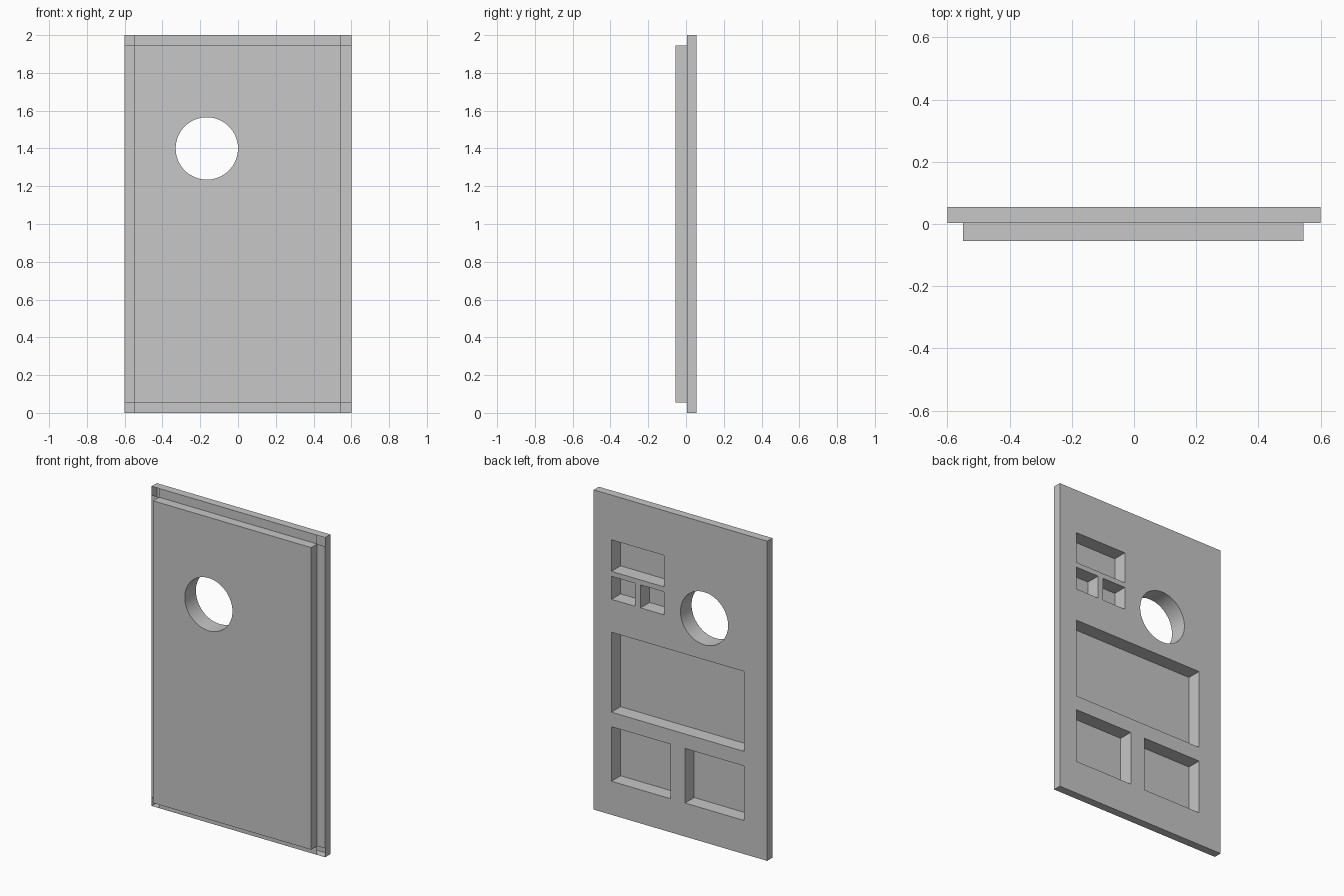
import bpy, bmesh
from mathutils import Matrix, Vector

cube = bpy.data.objects.get("Cube")
if cube:
    bpy.data.objects.remove(cube, do_unlink=True)

grey = bpy.data.materials.new("plain grey")
grey.use_nodes = True
grey.diffuse_color = (0.57, 0.57, 0.57, 1)
grey.node_tree.nodes["Principled BSDF"].inputs["Base Color"].default_value = grey.diffuse_color

BACK, STEP, FRONT = 0.055, 0.004, -0.055
XS = (-0.6, -0.55, 0.545, 0.6)
ZS = (0, 0.055, 1.945, 2)
POCKET_DEPTH = 0.09


def make_object(name, bm):
    bmesh.ops.recalc_face_normals(bm, faces=bm.faces)
    mesh = bpy.data.meshes.new(name)
    bm.to_mesh(mesh)
    bm.free()
    obj = bpy.data.objects.new(name, mesh)
    bpy.context.collection.objects.link(obj)
    mesh.materials.append(grey)
    return obj


def add_box(bm, low, high):
    low, high = Vector(low), Vector(high)
    matrix = Matrix.Translation((low + high) / 2) @ Matrix.Diagonal((*(high - low), 1))
    bmesh.ops.create_cube(bm, size=1, matrix=matrix)


# Panel: a grid-divided flange, extruded back to the plate and forward to the raised slab
bm = bmesh.new()
grid = [[bm.verts.new((x, STEP, z)) for x in XS] for z in ZS]
cells = [bm.faces.new((grid[j][i], grid[j][i + 1], grid[j + 1][i + 1], grid[j + 1][i]))
         for j in range(3) for i in range(3)]
rim = [e for e in bm.edges if e.is_boundary]
wall = bmesh.ops.extrude_edge_only(bm, edges=rim)["geom"]
back_verts = {v for v in wall if isinstance(v, bmesh.types.BMVert)}
for v in back_verts:
    v.co.y = BACK
back_edges = [e for e in bm.edges if all(v in back_verts for v in e.verts)]
bmesh.ops.contextual_create(bm, geom=back_edges)
slab = bmesh.ops.extrude_discrete_faces(bm, faces=[cells[4]])["faces"][0]
for v in slab.verts:
    v.co.y = FRONT
bmesh.ops.remove_doubles(bm, verts=bm.verts, dist=0.0001)
panel = make_object("panel", bm)

# Cutters: back pockets (x low, x high, z low, z high) and the round opening
pockets = [
    (0.114, 0.477, 1.523, 1.72),
    (0.314, 0.477, 1.348, 1.492),
    (0.114, 0.276, 1.348, 1.492),
    (-0.44, 0.477, 0.642, 1.142),
    (0.07, 0.477, 0.21, 0.551),
    (-0.44, -0.032, 0.21, 0.551),
]
bm = bmesh.new()
for x0, x1, z0, z1 in pockets:
    add_box(bm, (x0, BACK - POCKET_DEPTH, z0), (x1, BACK + 0.1, z1))
bmesh.ops.create_cone(bm, cap_ends=True, segments=64, radius1=0.165, radius2=0.165, depth=0.5,
                      matrix=Matrix.Translation((-0.165, 0, 1.4)) @ Matrix.Rotation(1.5707963, 4, "X"))
cutter = make_object("cutter", bm)
cutter.hide_render = True

cut = panel.modifiers.new("openings", "BOOLEAN")
cut.object = cutter
cut.solver = "EXACT"
bpy.context.view_layer.objects.active = panel
bpy.ops.object.select_all(action="DESELECT")
panel.select_set(True)
bpy.ops.object.modifier_apply(modifier=cut.name)
bpy.data.objects.remove(cutter, do_unlink=True)

# Open corners of the flange
bm = bmesh.new()
bm.from_mesh(panel.data)
corners = []
for f in bm.faces:
    c = f.calc_center_median()
    if (abs(c.y - STEP) < 0.001 and abs(f.normal.y) > 0.9
            and not XS[1] < c.x < XS[2] and not ZS[1] < c.z < ZS[2]):
        corners.append(f)
bmesh.ops.delete(bm, geom=corners, context="FACES_ONLY")
bm.to_mesh(panel.data)
bm.free()
bpy.ops.object.shade_smooth_by_angle(angle=0.5)
